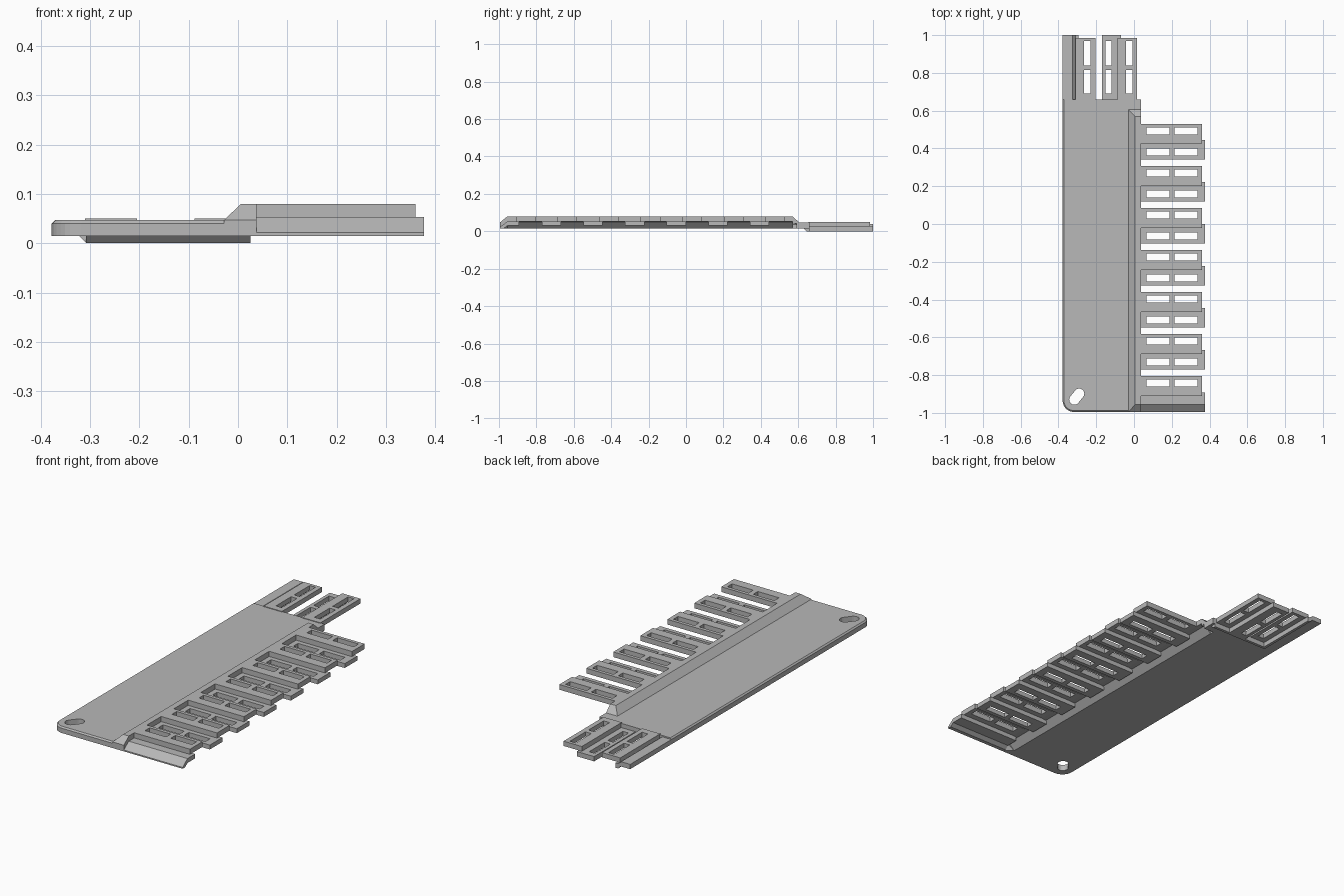
import bpy, bmesh, math
from mathutils import Vector

cube = bpy.data.objects.get("Cube")
if cube:
    bpy.data.objects.remove(cube, do_unlink=True)

grey = bpy.data.materials.new("plain_grey")
grey.use_nodes = True
grey.diffuse_color = (0.48, 0.48, 0.48, 1)
grey.node_tree.nodes["Principled BSDF"].inputs["Base Color"].default_value = grey.diffuse_color


def finish(bm, name):
    bmesh.ops.recalc_face_normals(bm, faces=bm.faces)
    mesh = bpy.data.meshes.new(name)
    bm.to_mesh(mesh)
    bm.free()
    mesh.materials.append(grey)
    obj = bpy.data.objects.new(name, mesh)
    bpy.context.collection.objects.link(obj)
    return obj


def prism(name, points, axis, start, end, chamfer=0):
    """Extrude a 2D outline along an axis; the outline uses the other two axes in order."""
    def place(p, depth):
        c = list(p)
        c.insert("xyz".index(axis), depth)
        return c
    bm = bmesh.new()
    face = bm.faces.new([bm.verts.new(place(p, start)) for p in points])
    res = bmesh.ops.extrude_face_region(bm, geom=[face], use_keep_orig=True)
    shift = Vector(place((0, 0), end - start))
    verts = [g for g in res["geom"] if isinstance(g, bmesh.types.BMVert)]
    bmesh.ops.translate(bm, vec=shift, verts=verts)
    bmesh.ops.recalc_face_normals(bm, faces=bm.faces)
    if chamfer:
        # chamfer the top edge on the left, front and rounded corner
        edges = [e for e in bm.edges if all(abs(v.co.z - end) < 1e-5 for v in e.verts)
                 and (all(v.co.x < LEFT + 0.07 for v in e.verts)
                      or all(v.co.y < FRONT + 0.07 for v in e.verts))]
        bmesh.ops.bevel(bm, geom=edges, offset=chamfer, segments=1, affect='EDGES')
    return finish(bm, name)


def hull(name, points):
    bm = bmesh.new()
    for p in points:
        bm.verts.new(p)
    bmesh.ops.convex_hull(bm, input=bm.verts)
    return finish(bm, name)


def slotted(name, xs, ys, z0, z1):
    """Flat bar with open windows at every odd row and column."""
    bm = bmesh.new()
    grid = [[bm.verts.new((x, y, z0)) for y in ys] for x in xs]
    faces = []
    for i in range(len(xs) - 1):
        for j in range(len(ys) - 1):
            if i % 2 == 0 or j % 2 == 0:
                faces.append(bm.faces.new((grid[i][j], grid[i + 1][j],
                                           grid[i + 1][j + 1], grid[i][j + 1])))
    res = bmesh.ops.extrude_face_region(bm, geom=faces, use_keep_orig=True)
    verts = [g for g in res["geom"] if isinstance(g, bmesh.types.BMVert)]
    bmesh.ops.translate(bm, vec=(0, 0, z1 - z0), verts=verts)
    return finish(bm, name)


def arc(cx, cy, r, a0, a1, n):
    return [(cx + r * math.cos(math.radians(a0 + (a1 - a0) * i / n)),
             cy + r * math.sin(math.radians(a0 + (a1 - a0) * i / n))) for i in range(n + 1)]


LEFT, FRONT, EDGE, BACK = -0.378, -0.995, 0.038, 0.66
BASE, PLATE, STEP, TOP = 0.015, 0.047, 0.053, 0.08

# Main plate with a rounded corner and an oblong hole
outline = arc(LEFT + 0.06, FRONT + 0.06, 0.06, 180, 270, 8)
outline += [(-0.02, FRONT), (-0.02, 0.59), (EDGE, 0.59), (EDGE, BACK), (LEFT, BACK)]
plate = prism("main_plate", outline, "z", BASE, PLATE, chamfer=0.007)
oblong = arc(-0.29, -0.898, 0.027, -40, 140, 10) + arc(-0.316, -0.93, 0.027, 140, 320, 10)
cutter = prism("hole_cutter", oblong, "z", -0.1, 0.2)
cutter.hide_render = True
mod = plate.modifiers.new("hole", 'BOOLEAN')
mod.operation = 'DIFFERENCE'
mod.object = cutter
bpy.context.view_layer.objects.active = plate
bpy.ops.object.modifier_apply(modifier=mod.name)
bpy.data.objects.remove(cutter, do_unlink=True)

# Raised ridge, hollow underneath, with sloping ends
prism("ridge", [(-0.028, PLATE), (0.006, TOP), (EDGE, TOP), (EDGE, STEP),
                (0.014, 0.05), (-0.02, BASE), (-0.028, BASE)], "y", -0.955, 0.57)
hull("ridge_front_end", [(-0.028, FRONT, PLATE), (EDGE, FRONT, PLATE),
                         (-0.028, FRONT, BASE), (EDGE, FRONT, BASE),
                         (-0.028, -0.955, PLATE), (0.006, -0.955, TOP),
                         (EDGE, -0.955, TOP), (EDGE, -0.955, 0.05),
                         (-0.02, -0.955, BASE)])
hull("ridge_back_end", [(-0.028, 0.57, PLATE), (0.006, 0.57, TOP), (EDGE, 0.57, TOP),
                        (-0.028, 0.605, PLATE), (EDGE, 0.605, PLATE),
                        (EDGE, 0.57, PLATE - 0.01), (-0.02, 0.605, PLATE - 0.01)])

# Comb of slotted teeth alternating between two levels
PITCH = 0.2225
slots_x = [0.066, 0.188, 0.215, 0.337]
for i in range(7):
    c = 0.493 - i * PITCH
    slotted(f"upper_tooth_{i + 1}", [0.03] + slots_x + [0.36],
            [c - 0.068, c - 0.019, c + 0.019, c + 0.037], STEP, TOP)
    if i < 6:
        c -= PITCH / 2
        slotted(f"lower_tooth_{i + 1}", [0.01] + slots_x + [0.377],
                [c - 0.04, c - 0.019, c + 0.019, c + 0.063], 0.03, STEP)

# Sloping flap that closes the front of the comb
prism("front_flap", [(FRONT, BASE), (FRONT, 0.022), (-0.955, STEP), (-0.892, STEP),
                     (-0.892, 0.03), (-0.955, 0.03), (-0.975, BASE)], "x", 0.02, 0.377)

# Back tabs: slotted bars on two levels joined by a lip under the plate
prism("tab_lip", [(0.63, BASE), (0.645, 0), (BACK, 0), (BACK, 0.025), (0.63, 0.025)],
      "x", -0.308, 0.025)
slots_y = [0.69, 0.815, 0.84, 0.968]
for i, x in enumerate((-0.31, -0.088)):
    c = x + 0.063
    slotted(f"upper_tab_{i + 1}", [x, c - 0.017, c + 0.017, x + 0.105],
            [0.655] + slots_y + [0.985], 0.025, 0.05)
slotted("lower_tab", [-0.17, -0.152, -0.119, -0.07], [0.65] + slots_y + [1.0], 0, 0.025)
prism("side_tab", [(LEFT, BASE), (-0.322, BASE), (-0.308, 0), (-0.293, 0), (-0.293, 0.025),
                   (-0.31, 0.025), (-0.325, 0.04), (LEFT, 0.04)], "y", 0.65, 1.0)
